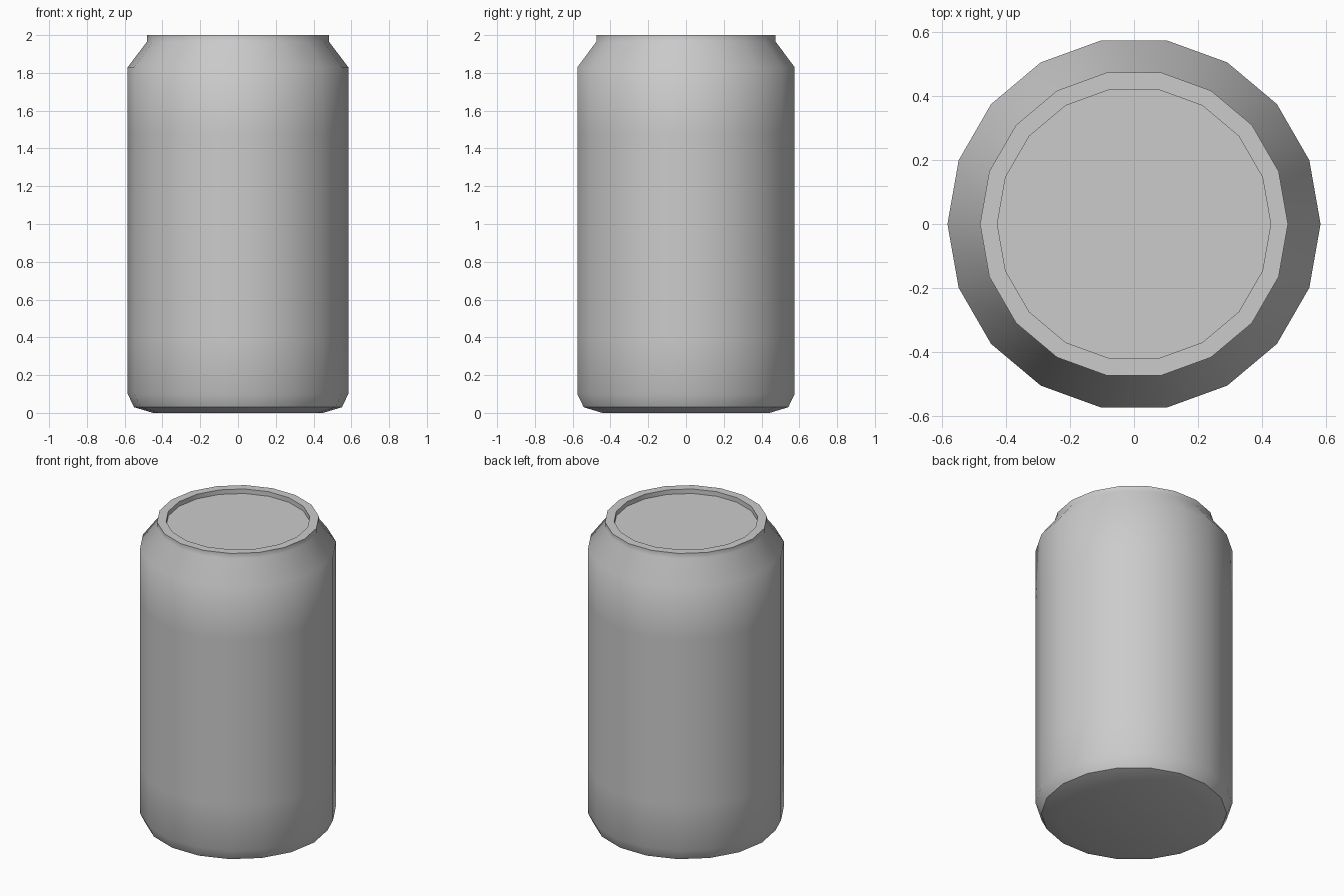
import bpy, bmesh
from math import cos, sin, tau, radians

if "Cube" in bpy.data.objects:
    bpy.data.objects.remove(bpy.data.objects["Cube"])

SIDES = 18


def lathe(name, profile):
    """Revolve (radius, z) points around z and cap both ends."""
    bm = bmesh.new()
    rings = [[bm.verts.new((r * cos(tau * i / SIDES), r * sin(tau * i / SIDES), z))
              for i in range(SIDES)] for r, z in profile]
    for low, high in zip(rings, rings[1:]):
        for i in range(SIDES):
            j = (i + 1) % SIDES
            bm.faces.new((low[i], low[j], high[j], high[i]))
    bm.faces.new(rings[0][::-1])
    bm.faces.new(rings[-1])
    mesh = bpy.data.meshes.new(name)
    bm.to_mesh(mesh)
    bm.free()
    obj = bpy.data.objects.new(name, mesh)
    bpy.context.collection.objects.link(obj)
    bpy.context.view_layer.objects.active = obj
    obj.select_set(True)
    bpy.ops.object.shade_smooth_by_angle(angle=radians(40))
    obj.select_set(False)
    return obj


# Can: base, straight wall, tapered neck, rim and recessed lid
lathe("drink_can", [
    (0.45, 0.0), (0.55, 0.03), (0.584, 0.10),
    (0.584, 0.40), (0.584, 1.48), (0.584, 1.83),
    (0.482, 1.965), (0.482, 2.0),
    (0.428, 2.0), (0.428, 1.97),
])
